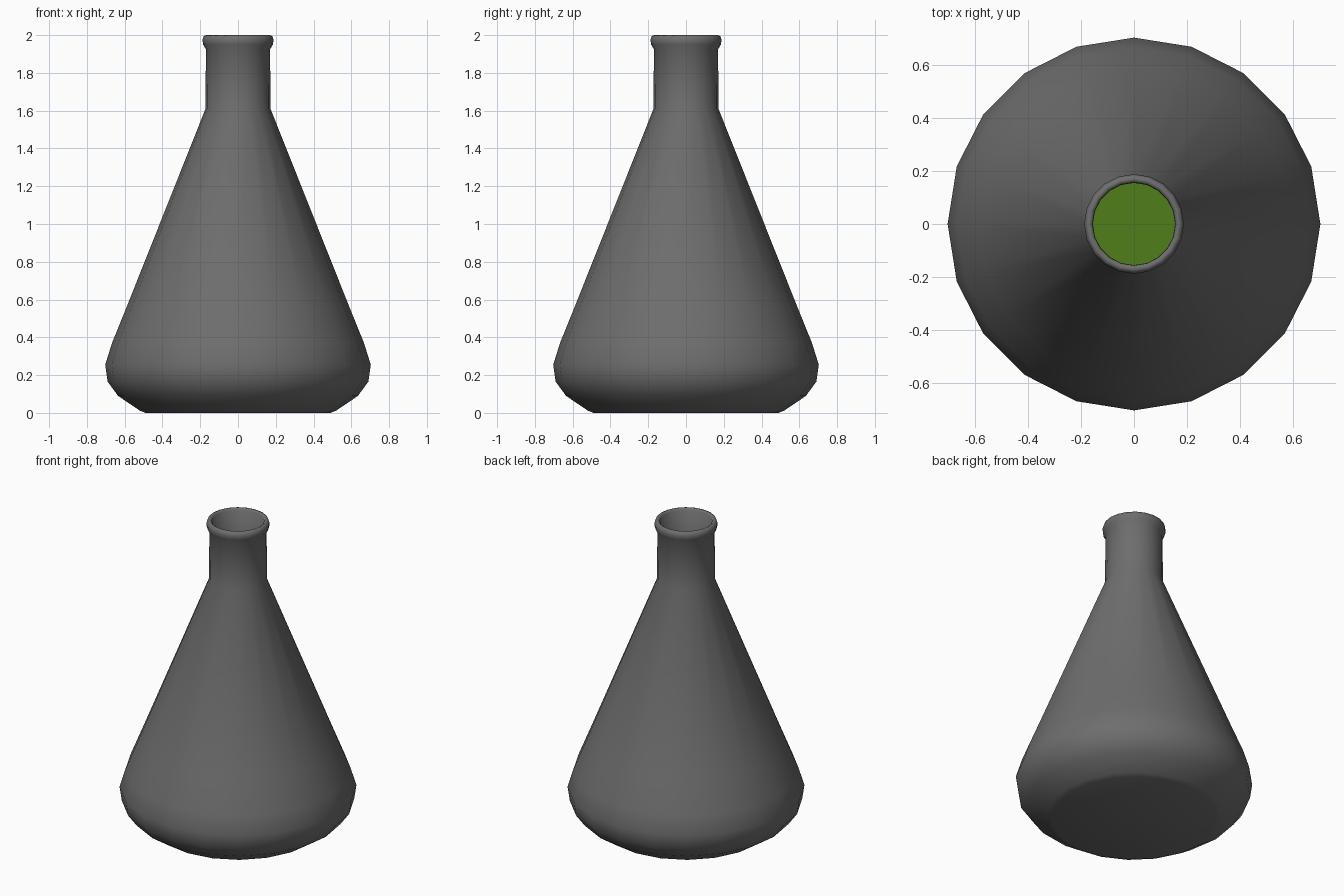
import bpy, bmesh
from math import sin, cos, pi, radians

if "Cube" in bpy.data.objects:
    bpy.data.objects.remove(bpy.data.objects["Cube"])

SIDES = 20


def lathe(name, profile, color, angle):
    """Revolve an (r, z) profile around z; zero radius points become poles."""
    bm = bmesh.new()
    rings = []
    for r, z in profile:
        if r == 0:
            rings.append([bm.verts.new((0, 0, z))] * SIDES)
        else:
            rings.append([bm.verts.new((r * cos(2 * pi * i / SIDES),
                                        r * sin(2 * pi * i / SIDES), z))
                          for i in range(SIDES)])
    for a, b in zip(rings, rings[1:]):
        for i in range(SIDES):
            j = (i + 1) % SIDES
            quad = dict.fromkeys((a[i], a[j], b[j], b[i]))
            bm.faces.new(list(quad))
    bmesh.ops.recalc_face_normals(bm, faces=bm.faces)
    mesh = bpy.data.meshes.new(name)
    bm.to_mesh(mesh)
    bm.free()
    obj = bpy.data.objects.new(name, mesh)
    bpy.context.collection.objects.link(obj)
    mat = bpy.data.materials.new(name + "_colour")
    mat.diffuse_color = color
    mat.use_nodes = True
    mat.node_tree.nodes["Principled BSDF"].inputs["Base Color"].default_value = mat.diffuse_color
    mesh.materials.append(mat)
    bpy.ops.object.select_all(action='DESELECT')
    obj.select_set(True)
    bpy.context.view_layer.objects.active = obj
    bpy.ops.object.shade_smooth_by_angle(angle=radians(angle))
    return obj


# Glass: outer wall up to the rolled lip, then the inner wall back down
outer = [(0, 0), (0.49, 0), (0.52, 0.012), (0.635, 0.09), (0.69, 0.165),
         (0.703, 0.255), (0.667, 0.37), (0.59, 0.56), (0.172, 1.61),
         (0.17, 1.925), (0.185, 1.95), (0.188, 1.975), (0.181, 1.995)]
inner = [(0.168, 2.0), (0.156, 1.99), (0.155, 1.61), (0.572, 0.555),
         (0.648, 0.367), (0.683, 0.255), (0.671, 0.172), (0.622, 0.105),
         (0.512, 0.03), (0.48, 0.02), (0, 0.02)]
lathe("flask_glass", outer + inner, (0.155, 0.155, 0.155, 1), 75)

# Liquid filling the lower part of the flask
lathe("liquid", [(0, 0.025), (0.48, 0.025), (0.51, 0.035),
                 (0.617, 0.108), (0.666, 0.174), (0.678, 0.255),
                 (0.643, 0.366), (0.567, 0.555), (0, 0.555)],
      (0.08, 0.208, 0.01, 1), 35)
